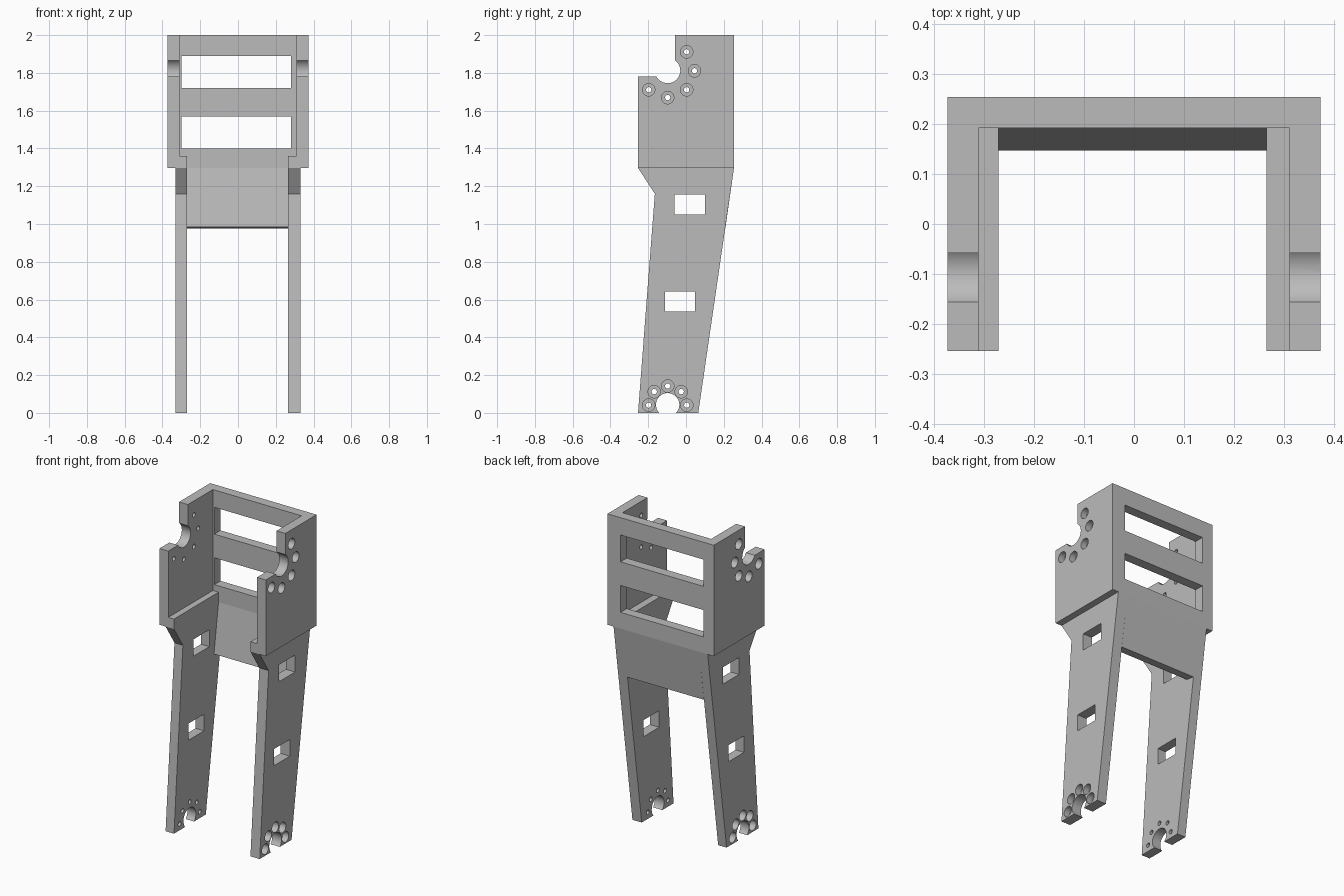
import bpy, bmesh, math
from mathutils import Matrix, Vector

if "Cube" in bpy.data.objects:
    bpy.data.objects.remove(bpy.data.objects["Cube"], do_unlink=True)

grey = bpy.data.materials.new("plain grey")
grey.use_nodes = True
GREY = (0.5, 0.5, 0.5, 1)
grey.diffuse_color = GREY
grey.node_tree.nodes["Principled BSDF"].inputs["Base Color"].default_value = GREY

HALF, DEPTH, WALL = 0.373, 0.254, 0.062     # housing half width, half depth, wall
FLOOR, LIP, TOP = 1.297, 1.36, 2.0          # housing base, leg lip, housing top
LEG_OUT = 0.33
BACK_IN = DEPTH - WALL
AXLE_Y = -0.097


def make_object(name, bm):
    bmesh.ops.recalc_face_normals(bm, faces=bm.faces)
    mesh = bpy.data.meshes.new(name)
    bm.to_mesh(mesh)
    bm.free()
    mesh.materials.append(grey)
    obj = bpy.data.objects.new(name, mesh)
    bpy.context.collection.objects.link(obj)
    return obj


def extrude(name, points, direction):
    """Solid made by sweeping a flat outline along a direction."""
    bm = bmesh.new()
    face = bm.faces.new([bm.verts.new(p) for p in points])
    swept = bmesh.ops.extrude_face_region(bm, geom=[face])["geom"]
    verts = [v for v in swept if isinstance(v, bmesh.types.BMVert)]
    bmesh.ops.translate(bm, verts=verts, vec=Vector(direction))
    return make_object(name, bm)


def box(bm, x, y, z):
    size = [b - a for a, b in (x, y, z)]
    mid = [(a + b) / 2 for a, b in (x, y, z)]
    bmesh.ops.create_cube(bm, size=1, matrix=Matrix.Translation(mid) @ Matrix.Diagonal((*size, 1)))


def rod(bm, x, y, z, radius):
    """Cylinder along x."""
    mat = Matrix.Translation(((x[0] + x[1]) / 2, y, z)) @ Matrix.Rotation(math.pi / 2, 4, "Y")
    bmesh.ops.create_cone(bm, cap_ends=True, segments=32, radius1=radius,
                          radius2=radius, depth=x[1] - x[0], matrix=mat)


def cut(obj, bm):
    cutter = make_object("cutter", bm)
    cutter.hide_render = True
    mod = obj.modifiers.new("cut", "BOOLEAN")
    mod.operation, mod.solver, mod.object = "DIFFERENCE", "EXACT", cutter
    bpy.context.view_layer.objects.active = obj
    bpy.ops.object.modifier_apply(modifier=mod.name)
    bpy.data.objects.remove(cutter, do_unlink=True)


def ring(z, radius, angles):
    """Screw positions around an axle centre."""
    return [(AXLE_Y + radius * math.cos(math.radians(a)),
             z + radius * math.sin(math.radians(a))) for a in angles]


def counterbores(bm, side, outer, screws):
    for y, z in screws:
        rod(bm, sorted((side * (outer - 0.04), side * (outer + 0.1))), y, z, 0.033)


# Housing: U-shaped wall with two rear windows and an axle notch in each side
inner = HALF - WALL
outline = [(-HALF, -DEPTH), (-HALF, DEPTH), (HALF, DEPTH), (HALF, -DEPTH),
           (inner, -DEPTH), (inner, BACK_IN), (-inner, BACK_IN), (-inner, -DEPTH)]
housing = extrude("housing", [(x, y, FLOOR) for x, y in outline], (0, 0, TOP - FLOOR))
screws = ring(1.811, 0.142, (45, 0, -45, -90, -135))
bm = bmesh.new()
box(bm, (-1, 1), (-1, -0.058), (1.78, 3))
for low in (1.40, 1.72):
    box(bm, (-0.30, 0.281), (0.1, 0.4), (low, low + 0.17))
for y, z in screws:
    rod(bm, (-1, 1), y, z, 0.014)
cut(housing, bm)
bm = bmesh.new()
rod(bm, (-1, 1), AXLE_Y, 1.812, 0.067)
for side in (-1, 1):
    counterbores(bm, side, HALF, screws)
cut(housing, bm)

# Legs: tapered plates with a lip inside the housing, slots and axle cut-outs
leg_outline = [(-0.254, 0), (0.065, 0), (DEPTH, FLOOR), (BACK_IN, FLOOR),
               (BACK_IN, LIP), (-DEPTH, LIP), (-DEPTH, FLOOR), (-0.165, 1.16)]
screws = ring(0.041, 0.101, (0, 45, 90, 135, 180))
parts = [housing]
for name, side, leg_in in (("left_leg", 1, 0.265), ("right_leg", -1, 0.271)):
    leg = extrude(name, [(side * leg_in, y, z) for y, z in leg_outline],
                  (side * (LEG_OUT - leg_in), 0, 0))
    bm = bmesh.new()
    box(bm, sorted((side * inner, side)), (-1, 1), (FLOOR, 2))
    box(bm, (-1, 1), (-0.06, 0.10), (1.05, 1.157))
    box(bm, (-1, 1), (-0.11, 0.047), (0.537, 0.642))
    for y, z in screws:
        rod(bm, (-1, 1), y, z, 0.014)
    cut(leg, bm)
    bm = bmesh.new()
    rod(bm, (-1, 1), AXLE_Y, 0.043, 0.062)
    counterbores(bm, side, LEG_OUT, screws)
    cut(leg, bm)
    parts.append(leg)

# Sloped rear panel between the legs
panel = [(DEPTH, FLOOR), (BACK_IN, FLOOR), (0.147, 0.985), (0.208, 0.976)]
parts.append(extrude("rear_panel", [(-0.271, y, z) for y, z in panel], (0.536, 0, 0)))

# Smooth bores, crisp plate edges
bpy.ops.object.select_all(action="DESELECT")
for obj in parts:
    obj.select_set(True)
bpy.context.view_layer.objects.active = housing
bpy.ops.object.shade_smooth_by_angle(angle=math.radians(30))
